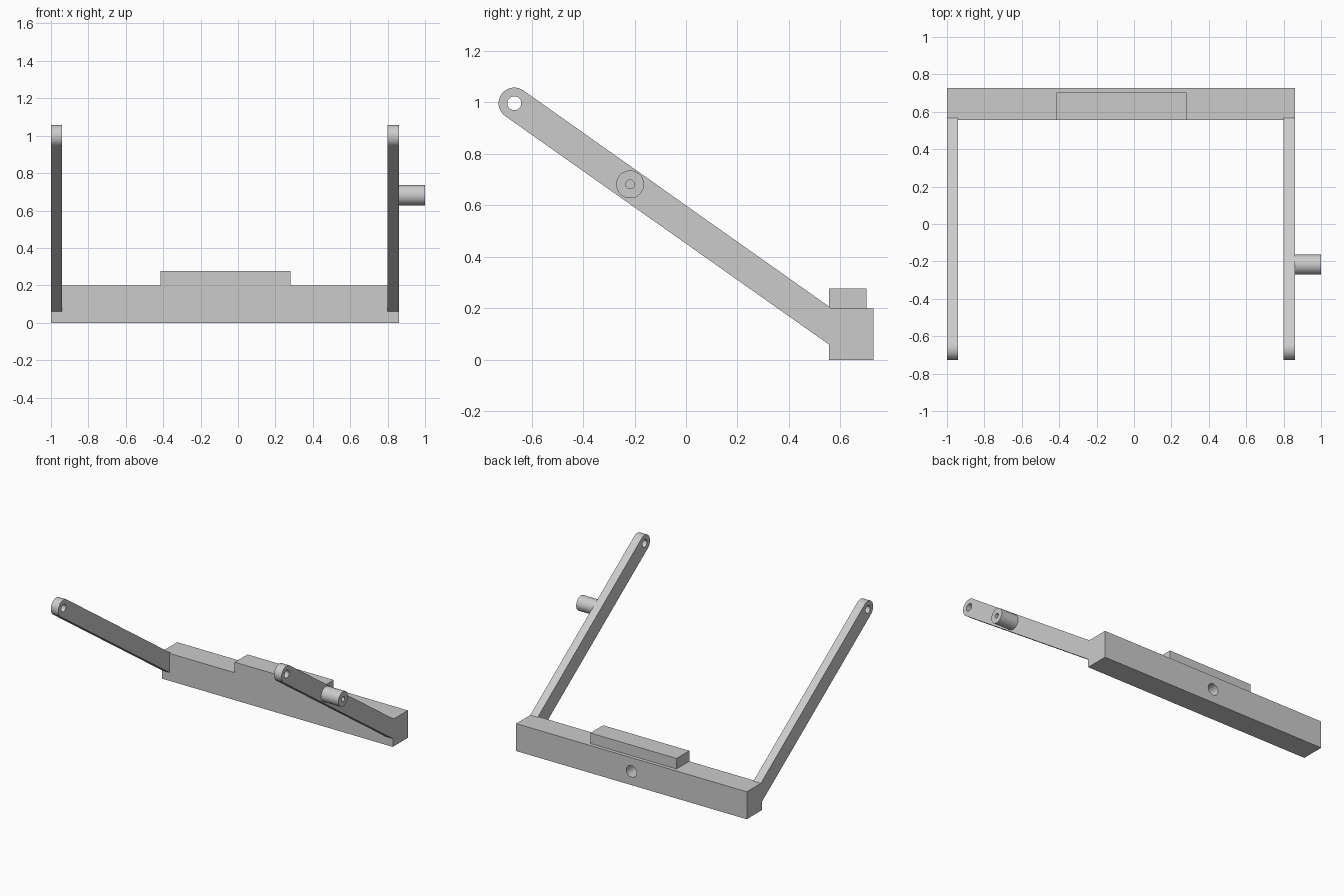
import bpy
import bmesh
from math import sin, cos, pi, atan2, radians
from mathutils import Matrix

if "Cube" in bpy.data.objects:
    bpy.data.objects.remove(bpy.data.objects["Cube"], do_unlink=True)

grey = bpy.data.materials.new("light_grey")
grey.use_nodes = True
COLOUR = (0.6, 0.6, 0.6, 1)
grey.diffuse_color = COLOUR
grey.node_tree.nodes["Principled BSDF"].inputs["Base Color"].default_value = COLOUR


def finish(bm, name):
    bmesh.ops.recalc_face_normals(bm, faces=bm.faces)
    mesh = bpy.data.meshes.new(name)
    bm.to_mesh(mesh)
    bm.free()
    mesh.materials.append(grey)
    obj = bpy.data.objects.new(name, mesh)
    bpy.context.collection.objects.link(obj)
    return obj


def box(name, low, high):
    bm = bmesh.new()
    bmesh.ops.create_cube(bm, size=1)
    for v in bm.verts:
        v.co = [(a + b) / 2 + c * (b - a) for a, b, c in zip(low, high, v.co)]
    return finish(bm, name)


def rod(name, centre, radius, length, axis):
    bm = bmesh.new()
    turn = Matrix.Rotation(pi / 2, 4, "Y" if axis == "X" else "X")
    bmesh.ops.create_cone(bm, cap_ends=True, segments=48, radius1=radius,
                          radius2=radius, depth=length,
                          matrix=Matrix.Translation(centre) @ turn)
    return finish(bm, name)


def drill(obj, cutter):
    # Cut the hole, apply it, then discard the cutter
    cutter.hide_render = True
    mod = obj.modifiers.new("hole", "BOOLEAN")
    mod.operation = "DIFFERENCE"
    mod.solver = "EXACT"
    mod.object = cutter
    select(obj)
    bpy.ops.object.modifier_apply(modifier=mod.name)
    bpy.data.objects.remove(cutter, do_unlink=True)


def select(obj):
    bpy.ops.object.select_all(action="DESELECT")
    obj.select_set(True)
    bpy.context.view_layer.objects.active = obj


# Rear crossbar with a blind screw hole in its back
FRONT, BACK, TOP = 0.555, 0.728, 0.2
crossbar = box("crossbar", (-1, FRONT, 0), (0.86, BACK, TOP))
drill(crossbar, rod("bar_cutter", (-0.07, BACK, 0.1), 0.042, 0.2, "Y"))

# Raised pad on the crossbar
pad = box("raised_pad", (-0.415, FRONT, TOP), (0.28, 0.702, 0.277))

# Sloping arms with a rounded, drilled tip
TIP_Y, TIP_Z, TIP_R = -0.667, 0.997, 0.061
slope = atan2(-0.578, 0.816)


def arm(name, x, thick=0.06):
    profile = [(FRONT, 0.06), (FRONT, TOP), (0.566, TOP)]
    for i in range(25):
        a = slope + pi / 2 + pi * i / 24
        profile.append((TIP_Y + TIP_R * cos(a), TIP_Z + TIP_R * sin(a)))
    bm = bmesh.new()
    face = bm.faces.new([bm.verts.new((x, y, z)) for y, z in profile])
    new = bmesh.ops.extrude_face_region(bm, geom=[face])["geom"]
    bmesh.ops.translate(bm, vec=(thick, 0, 0),
                        verts=[g for g in new if isinstance(g, bmesh.types.BMVert)])
    obj = finish(bm, name)
    drill(obj, rod("tip_cutter", (x + thick / 2, TIP_Y, TIP_Z), 0.027, 0.2, "X"))
    return obj


right_arm = arm("right_arm", -1)
left_arm = arm("left_arm", 0.8)

# Side peg with a small blind bore
peg = rod("side_peg", (0.93, -0.217, 0.682), 0.054, 0.14, "X")
drill(peg, rod("peg_cutter", (1, -0.217, 0.682), 0.017, 0.2, "X"))

for obj in (crossbar, right_arm, left_arm, peg):
    select(obj)
    bpy.ops.object.shade_smooth_by_angle(angle=radians(30))
